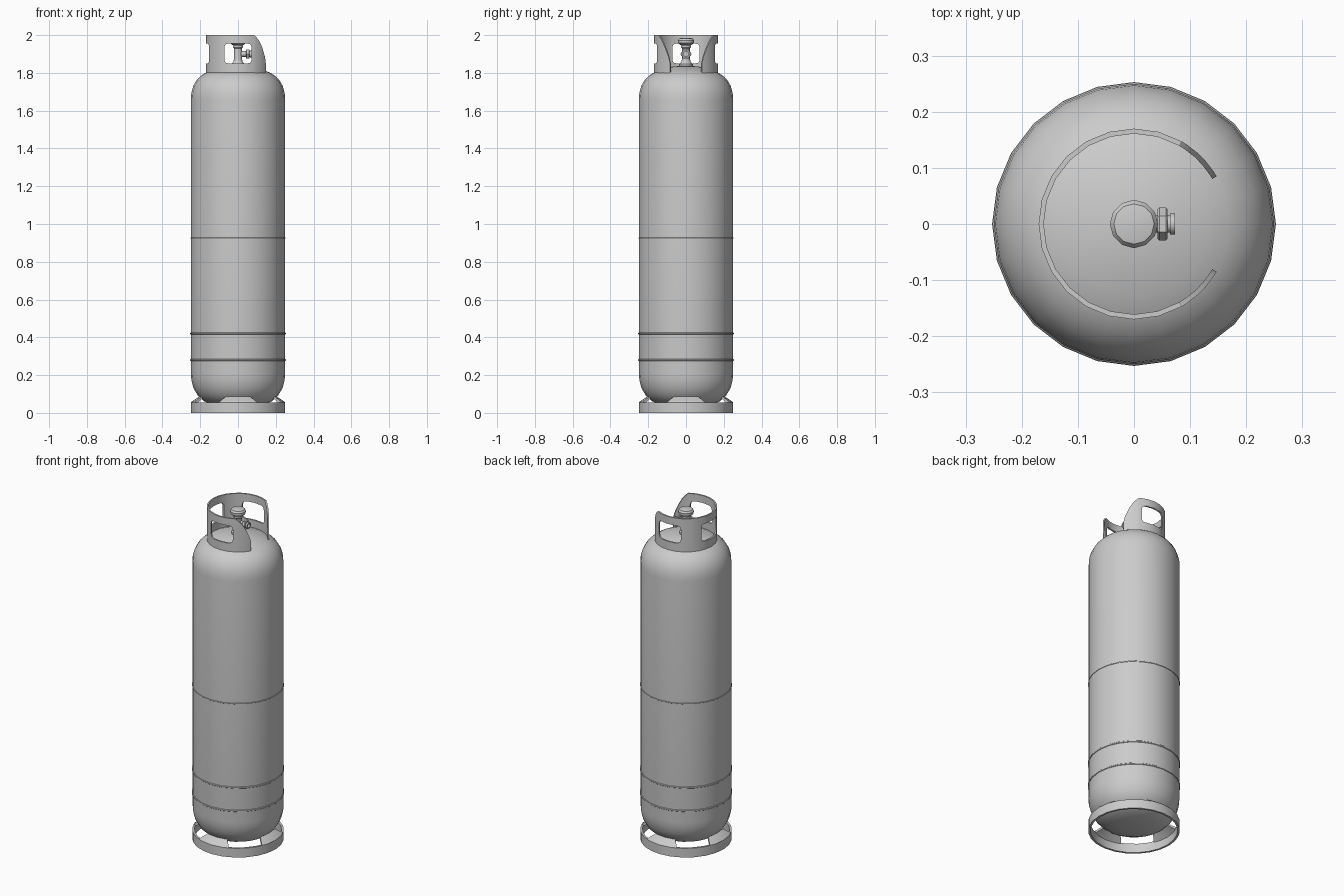
import bpy, bmesh, math
from mathutils import Matrix

if "Cube" in bpy.data.objects:
    bpy.data.objects.remove(bpy.data.objects["Cube"])


def sweep(name, angles, section, closed=False, smooth=True):
    """Sweep a closed (r, z) section around z; section may depend on the angle."""
    bm = bmesh.new()
    cols = []
    for a in angles:
        col = []
        for p in section(a):
            t = math.radians(p[2] if len(p) > 2 else a)
            col.append(bm.verts.new((p[0] * math.cos(t), p[0] * math.sin(t), p[1])))
        cols.append(col)
    n = len(cols[0])
    for i in range(len(cols) if closed else len(cols) - 1):
        c, d = cols[i], cols[(i + 1) % len(cols)]
        for j in range(n):
            k = (j + 1) % n
            bm.faces.new((c[j], d[j], d[k], c[k]))
    if not closed:
        bm.faces.new(cols[0])
        bm.faces.new(cols[-1][::-1])
    bmesh.ops.remove_doubles(bm, verts=bm.verts, dist=1e-5)
    bmesh.ops.dissolve_degenerate(bm, edges=bm.edges, dist=1e-6)
    bmesh.ops.recalc_face_normals(bm, faces=bm.faces)
    me = bpy.data.meshes.new(name)
    bm.to_mesh(me)
    bm.free()
    ob = bpy.data.objects.new(name, me)
    bpy.context.collection.objects.link(ob)
    if smooth:
        select(ob)
        bpy.ops.object.shade_smooth_by_angle(angle=math.radians(32))
    return ob


def select(ob):
    bpy.ops.object.select_all(action='DESELECT')
    ob.select_set(True)
    bpy.context.view_layer.objects.active = ob


def lathe(name, profile, sides=24, smooth=True):
    angles = [360 * i / sides for i in range(sides)]
    return sweep(name, angles, lambda a: profile, True, smooth)


# Tank with domed ends
lathe("tank_body", [
    (0, 0.03), (0.08, 0.034), (0.14, 0.045), (0.18, 0.062), (0.213, 0.092),
    (0.236, 0.132), (0.247, 0.175), (0.25, 0.21), (0.25, 0.925), (0.25, 1.66),
    (0.247, 1.695), (0.237, 1.73), (0.22, 1.76), (0.197, 1.784), (0.17, 1.801),
    (0.13, 1.817), (0.07, 1.833), (0, 1.84)])

# Weld bands
for i, (z, h, r) in enumerate([(0.28, 0.005, 0.253), (0.42, 0.005, 0.253), (0.925, 0.003, 0.252)]):
    lathe(f"weld_band_{i + 1}", [(0.245, z - h), (0.25, z - h), (r, z - h * 0.5),
                                 (r, z + h * 0.5), (0.25, z + h), (0.245, z + h)])

# Foot ring
lathe("foot_ring", [(0.238, 0), (0.25, 0), (0.25, 0.055), (0.238, 0.055)])

# Four sloped tabs joining ring and tank, open at the diagonals
for q in range(4):
    mid = 90 * q

    def tab(a, mid=mid):
        top = mid + (a - mid) * 0.8
        return [(0.238, 0.048, a), (0.25, 0.055, a), (0.243, 0.062, a),
                (0.205, 0.086, top), (0.198, 0.078, top)]
    sweep(f"foot_tab_{q + 1}", [mid + s for s in (-23, -15, 0, 15, 23)], tab)

# Collar with sloped ends facing +x
ends = [(30, 1.85), (33, 1.885), (41, 1.935), (48, 1.968), (56, 1.992)]
tops = dict(ends)
tops.update({a: 2.0 for a in range(60, 301, 15)})
tops.update({360 - a: z for a, z in ends})
collar = sweep("collar", sorted(tops), lambda a: [
    (0.17, 1.795), (0.17, tops[a]), (0.161, tops[a]), (0.161, 1.795)], smooth=False)


# Rounded windows cut through the collar
def window(name, loc, size, axis):
    bpy.ops.mesh.primitive_cube_add(size=1, location=loc)
    cut = bpy.context.object
    cut.name = name
    bm = bmesh.new()
    bm.from_mesh(cut.data)
    bmesh.ops.scale(bm, vec=size, verts=bm.verts)
    along = [e for e in bm.edges
             if abs((e.verts[0].co - e.verts[1].co)[axis]) > 0.01]
    bmesh.ops.bevel(bm, geom=along, offset=0.02, segments=3, profile=0.5, affect='EDGES')
    bm.to_mesh(cut.data)
    bm.free()
    cut.hide_render = True
    mod = collar.modifiers.new(name, 'BOOLEAN')
    mod.operation = 'DIFFERENCE'
    mod.solver = 'EXACT'
    mod.object = cut
    select(collar)
    bpy.ops.object.modifier_apply(modifier=name)
    bpy.data.objects.remove(cut)


window("side_windows", (0, 0, 1.903), (0.144, 0.5, 0.105), 1)
window("rear_window", (-0.17, 0, 1.903), (0.15, 0.144, 0.105), 0)
select(collar)
bpy.ops.object.shade_smooth_by_angle(angle=math.radians(32))

# Valve stem and hand wheel
lathe("valve_stem", [(0, 1.825), (0.036, 1.825), (0.036, 1.846), (0.03, 1.852), (0.024, 1.86),
                     (0.022, 1.87), (0.022, 1.93), (0.026, 1.935), (0.026, 1.945),
                     (0.018, 1.95), (0, 1.95)], 12)
lathe("valve_wheel", [(0, 1.945), (0.03, 1.948), (0.042, 1.957), (0.043, 1.972),
                      (0.036, 1.982), (0.02, 1.985), (0, 1.985)], 12)

# Outlet pointing to +x with a hex nut
turn = Matrix.Translation((0, 0, 1.9)) @ Matrix.Rotation(math.radians(90), 4, 'Y')
for name, sides, prof in [
    ("outlet_pipe", 12, [(0, 0), (0.015, 0), (0.015, 0.064), (0.019, 0.064),
                         (0.019, 0.073), (0.012, 0.073), (0.012, 0.06), (0, 0.06)]),
    ("outlet_nut", 6, [(0.01, 0.042), (0.026, 0.042), (0.029, 0.045), (0.029, 0.057),
                       (0.026, 0.06), (0.01, 0.06)]),
]:
    ob = lathe(name, prof, sides, sides > 6)
    if sides == 6:
        ob.data.transform(Matrix.Rotation(math.radians(30), 4, 'Z'))
    ob.data.transform(turn)
